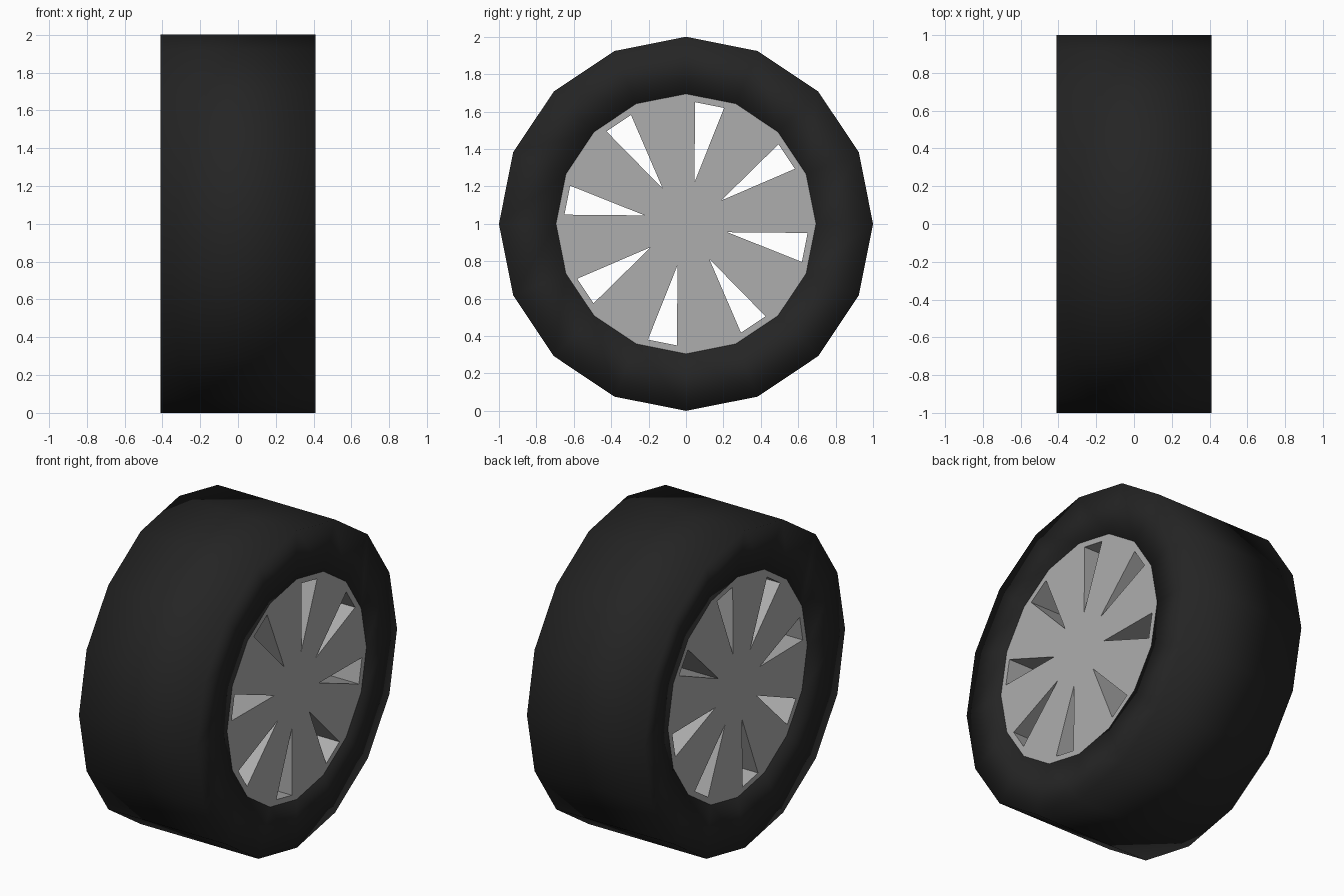
import bpy, bmesh, math

if "Cube" in bpy.data.objects:
    bpy.data.objects.remove(bpy.data.objects["Cube"], do_unlink=True)

SIDES = 16
SPOKES = 8
TYRE_R, RIM_R = 1.0, 0.695
OUTER_X, INNER_X = 0.41, -0.36


def material(name, rgb, roughness):
    mat = bpy.data.materials.new(name)
    mat.use_nodes = True
    colour = (*rgb, 1.0)
    mat.diffuse_color = colour
    node = mat.node_tree.nodes["Principled BSDF"]
    node.inputs["Base Color"].default_value = colour
    node.inputs["Roughness"].default_value = roughness
    return mat


def on_axle(x, radius, angle):
    """Point at a radius and angle around the x axle."""
    return (x, radius * math.cos(angle), 1 + radius * math.sin(angle))


def add_object(name, bm, mat=None):
    bmesh.ops.recalc_face_normals(bm, faces=bm.faces)
    mesh = bpy.data.meshes.new(name)
    bm.to_mesh(mesh)
    bm.free()
    obj = bpy.data.objects.new(name, mesh)
    bpy.context.collection.objects.link(obj)
    if mat:
        mesh.materials.append(mat)
    return obj


def bridge(bm, a, b):
    for i in range(len(a)):
        j = (i + 1) % len(a)
        bm.faces.new((a[i], a[j], b[j], b[i]))


def circle(bm, x, radius):
    return [bm.verts.new(on_axle(x, radius, math.tau * i / SIDES))
            for i in range(SIDES)]


def prism(bm, front, back):
    bm.faces.new(front)
    bm.faces.new(back)
    bridge(bm, front, back)


rubber = material("black rubber", (0.018, 0.018, 0.018), 0.8)
metal = material("grey metal", (0.42, 0.42, 0.42), 0.5)

# Tyre: a faceted ring, slightly dished on the inner side
bm = bmesh.new()
profile = [(OUTER_X, RIM_R), (OUTER_X, TYRE_R), (-OUTER_X, TYRE_R), (INNER_X, RIM_R)]
rings = [circle(bm, x, r) for x, r in profile]
for i, ring in enumerate(rings):
    bridge(bm, ring, rings[(i + 1) % len(rings)])
tyre = add_object("tyre", bm, rubber)
for face in tyre.data.polygons:
    face.use_smooth = True

# Rim: a solid drum filling the tyre
bm = bmesh.new()
prism(bm, circle(bm, OUTER_X, RIM_R), circle(bm, INNER_X, RIM_R))
rim = add_object("rim", bm, metal)

# Wedge openings cut between the spokes
bm = bmesh.new()
wedge = [(0.225, 33.5), (0.652, 26.8), (0.652, 40.7)]
for k in range(SPOKES):
    ends = [[bm.verts.new(on_axle(x, r, math.radians(a) + math.tau * k / SPOKES))
             for r, a in wedge] for x in (0.6, -0.6)]
    prism(bm, *ends)
cutter = add_object("spoke_cutter", bm, metal)
cutter.hide_render = True

cut = rim.modifiers.new("openings", "BOOLEAN")
cut.operation = "DIFFERENCE"
cut.solver = "EXACT"
cut.object = cutter
bpy.context.view_layer.objects.active = rim
bpy.ops.object.modifier_apply(modifier=cut.name)
bpy.data.objects.remove(cutter, do_unlink=True)
